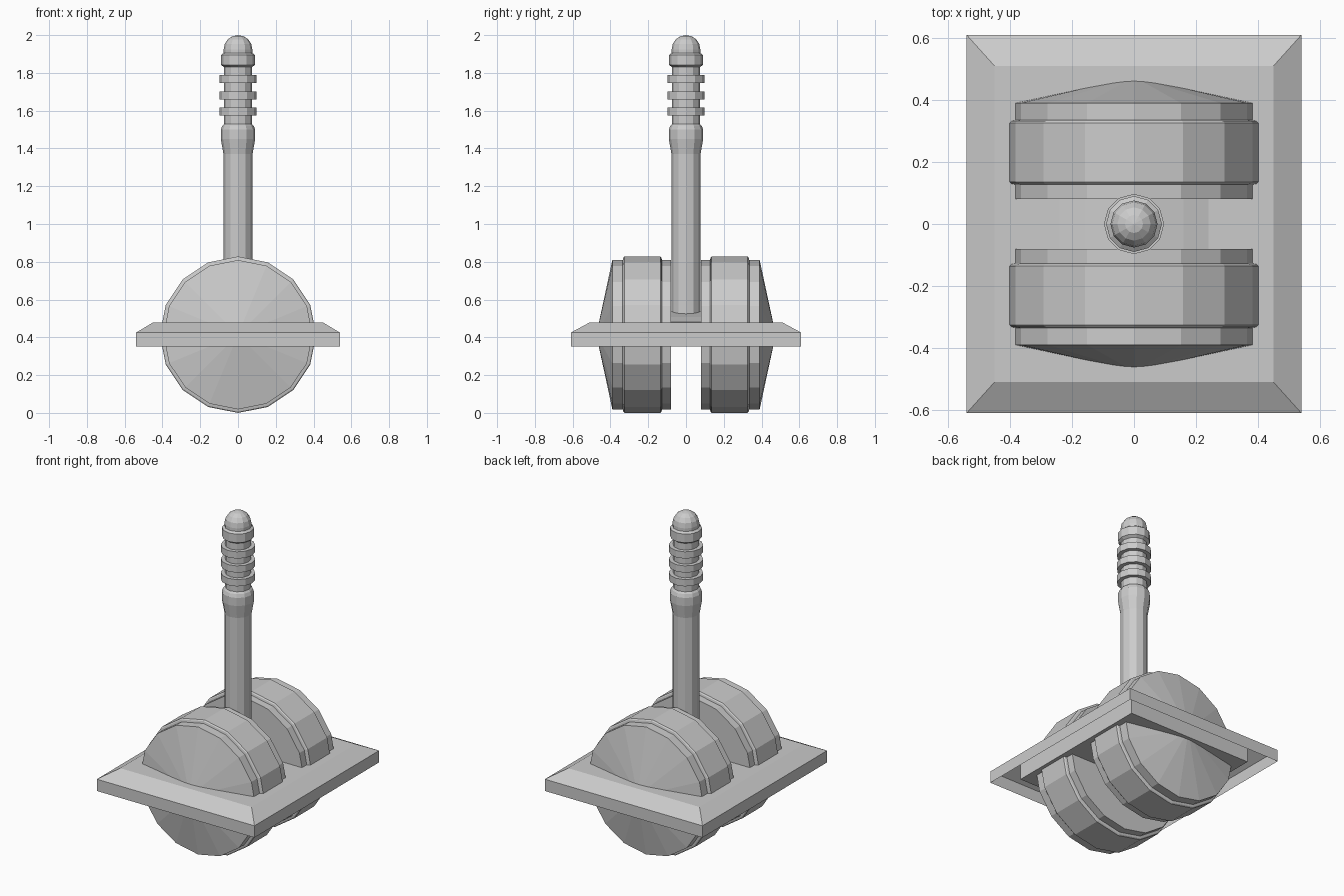
import bpy, bmesh
from math import sin, cos, pi

if "Cube" in bpy.data.objects:
    bpy.data.objects.remove(bpy.data.objects["Cube"])


def make_object(name, bm, fix=True):
    if fix:
        bmesh.ops.recalc_face_normals(bm, faces=bm.faces)
    me = bpy.data.meshes.new(name)
    bm.to_mesh(me)
    bm.free()
    ob = bpy.data.objects.new(name, me)
    bpy.context.collection.objects.link(ob)
    return ob


def lathe(name, profile, sides, place):
    """Revolve (radius, height) pairs; place maps (u, v, height) to xyz."""
    bm = bmesh.new()
    rings = []
    for r, h in profile:
        if r == 0:
            rings.append([bm.verts.new(place(0, 0, h))] * sides)
        else:
            rings.append([bm.verts.new(place(r * sin(2 * pi * i / sides),
                                             r * cos(2 * pi * i / sides), h))
                          for i in range(sides)])
    for a, b in zip(rings, rings[1:]):
        for i in range(sides):
            j = (i + 1) % sides
            bm.faces.new(list(dict.fromkeys((a[i], a[j], b[j], b[i]))))
    return make_object(name, bm)


# Two wheels lying on the y axis, with a raised band and a conical outer cap
wheel_profile = [(0, .08), (.395, .08), (.395, .127), (.408, .13), (.414, .136),
                 (.414, .326), (.408, .332), (.395, .335), (.395, .39), (0, .475)]
for side, label in ((-1, "front"), (1, "back")):
    lathe(label + "_wheel", wheel_profile, 16,
          lambda u, v, h: (u, side * h, v + .414))

# Lever with flared collar, grip rings and domed tip
lever_profile = [(0, .45), (.077, .45), (.077, 1.37), (.091, 1.45), (.091, 1.5),
                 (.083, 1.52), (.073, 1.53)]
for z in (1.575, 1.66, 1.747):
    lever_profile += [(.073, z), (.097, z), (.097, z + .042), (.073, z + .042)]
lever_profile += [(.073, 1.83), (.09, 1.842), (.09, 1.895), (.076, 1.905)]
lever_profile += [(.076 * cos(a * pi / 8), 1.924 + .076 * sin(a * pi / 8))
                  for a in range(4)] + [(0, 2)]
lathe("lever", lever_profile, 12, lambda u, v, h: (u, v, h))

# Bevelled frame, a shell open underneath
bm = bmesh.new()
loops = []
for x, y, z in ((.54, .61, .352), (.54, .61, .425), (.45, .51, .479), (.425, .485, .479)):
    loops.append([bm.verts.new((sx * x, sy * y, z))
                  for sx, sy in ((-1, -1), (1, -1), (1, 1), (-1, 1))])
for a, b in zip(loops, loops[1:]):
    for i in range(4):
        j = (i + 1) % 4
        bm.faces.new((a[i], a[j], b[j], b[i]))
make_object("frame", bm, fix=False)

# Inner slab filling the frame
bm = bmesh.new()
bmesh.ops.create_cube(bm, size=1)
for v in bm.verts:
    v.co = (v.co.x * .85, v.co.y * .97, .42 + v.co.z * .118)
make_object("inner_slab", bm)

# Low arched saddle under the lever, between the wheels
half = [(.24, .40), (.24, .482), (.16, .508), (0, .54)]
outline = half + [(-x, z) for x, z in half[-2::-1]]
bm = bmesh.new()
face = bm.faces.new([bm.verts.new((x, -.085, z)) for x, z in outline])
ext = bmesh.ops.extrude_face_region(bm, geom=[face])["geom"]
bmesh.ops.translate(bm, vec=(0, .17, 0),
                    verts=[g for g in ext if isinstance(g, bmesh.types.BMVert)])
make_object("saddle", bm)
